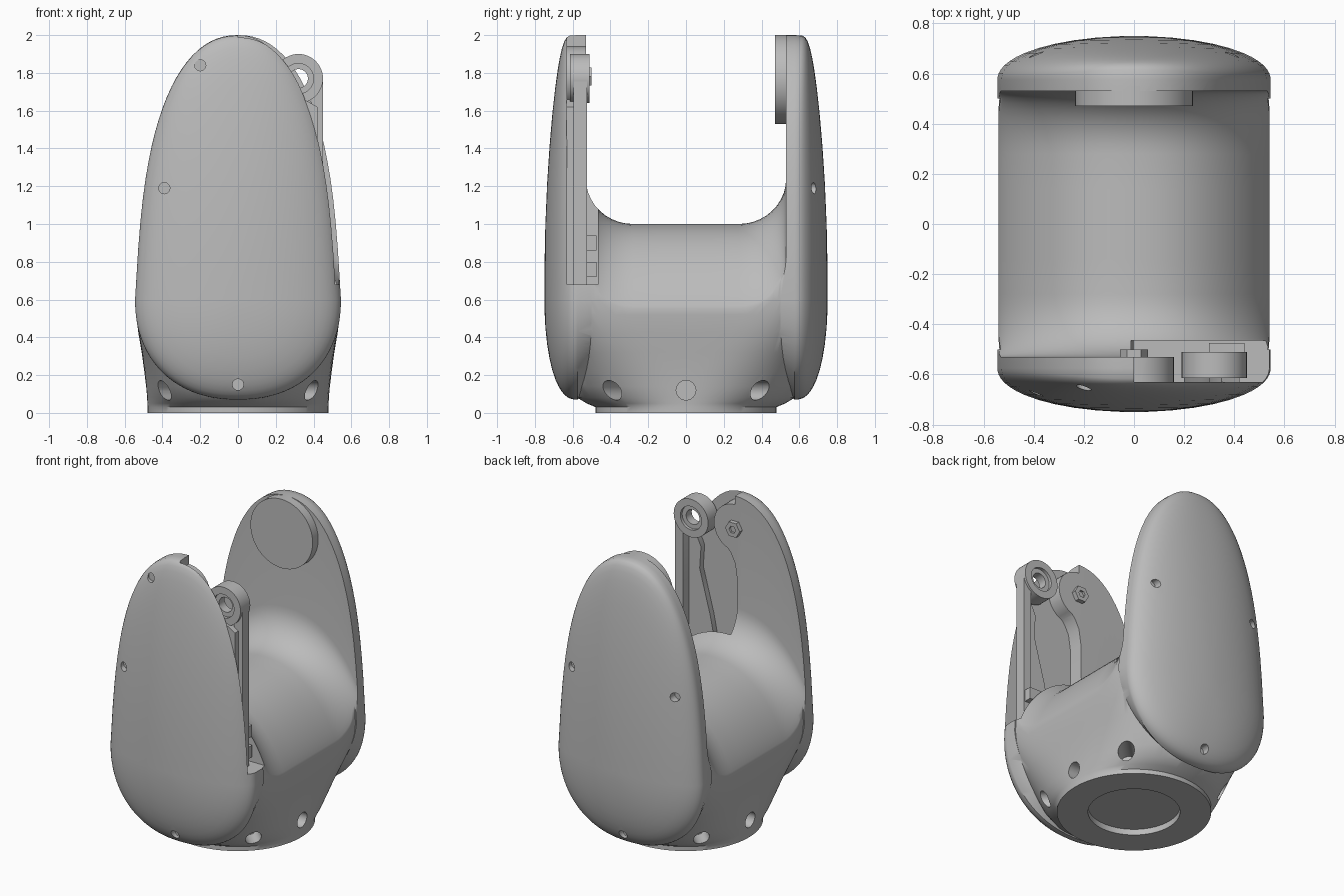
import bpy, bmesh
from math import sin, cos, pi, radians

if "Cube" in bpy.data.objects:
    bpy.data.objects.remove(bpy.data.objects["Cube"], do_unlink=True)

grey = bpy.data.materials.new("plain grey")
grey.use_nodes = True
grey.diffuse_color = (0.5, 0.5, 0.5, 1)
grey.node_tree.nodes["Principled BSDF"].inputs["Base Color"].default_value = (0.5, 0.5, 0.5, 1)


def loft(name, rings):
    """Skin a list of equal-length point loops and cap both ends."""
    bm = bmesh.new()
    loops = [[bm.verts.new(p) for p in ring] for ring in rings]
    n = len(rings[0])
    for a, b in zip(loops, loops[1:]):
        for i in range(n):
            j = (i + 1) % n
            bm.faces.new((a[i], a[j], b[j], b[i]))
    bm.faces.new(loops[0])
    bm.faces.new(loops[-1])
    bmesh.ops.recalc_face_normals(bm, faces=bm.faces)
    mesh = bpy.data.meshes.new(name)
    bm.to_mesh(mesh)
    bm.free()
    mesh.materials.append(grey)
    ob = bpy.data.objects.new(name, mesh)
    bpy.context.collection.objects.link(ob)
    return ob


def slab(name, outline, y0, y1):
    """Extrude an x-z outline along y."""
    return loft(name, [[(x, y, z) for x, z in outline] for y in (y0, y1)])


def box(name, x0, x1, y0, y1, z0, z1):
    return slab(name, [(x0, z0), (x1, z0), (x1, z1), (x0, z1)], y0, y1)


def disc(name, x, z, r, y0, y1, sides=48):
    ring = [(x + r * cos(2 * pi * i / sides), z + r * sin(2 * pi * i / sides))
            for i in range(sides)]
    return slab(name, ring, y0, y1)


def boolean(target, tool, operation):
    mod = target.modifiers.new(operation, "BOOLEAN")
    mod.operation = operation
    mod.solver = "EXACT"
    mod.object = tool
    bpy.context.view_layer.objects.active = target
    bpy.ops.object.modifier_apply(modifier=mod.name)
    bpy.data.objects.remove(tool, do_unlink=True)


def power(v, e):
    return (1 if v >= 0 else -1) * abs(v) ** e


def half_width(z):
    u = (z - 0.6) / 1.4
    return (0.545 - 0.08 * u) * (1 - u ** 3.2) ** 0.45 - 0.003


def section(z, hx, hy, n, sides=96):
    ts = [2 * pi * i / sides for i in range(sides)]
    return [(hx * power(cos(t), 2 / n), hy * power(sin(t), 2 / n), z) for t in ts]


# Lower body: round foot swelling into a rounded block
levels = [(0, .478, .478, 2), (.03, .478, .478, 2), (.05, .479, .525, 2),
          (.08, .482, .575, 2.1), (.14, .487, .61, 2.35), (.22, .496, .625, 2.8),
          (.32, .51, .63, 3.8), (.42, .527, .63, 5.5), (.52, .54, .625, 8), (.6, .542, .62, 11)]
levels += [(z, half_width(z), .615, 12) for z in (.7, .8, .9, 1, 1.1, 1.2, 1.3)]
body = loft("yoke_body", [section(*level) for level in levels])


# Egg-shaped domed arms, tucked into the body at the lower inside edge
def arm(side, sides=88):
    def ring(s, y_fixed=None):
        pts = []
        for i in range(sides):
            t = 2 * pi * i / sides
            c, v = cos(t), sin(t)
            if v > 0:
                u = power(v, 0.625)
                dz, width, k_end = 1.4 * u * s, 0.545 - 0.08 * u, 0.2
            else:
                dz, width, k_end = 0.53 * power(v, 0.91) * s, 0.545, 0.4
            crown = 0.75 - 0.05 * (max(dz - 0.1, 0) / 1.3) ** 2
            k = 0.48 * c * c + k_end * v * v
            y = y_fixed or 0.575 + (crown - 0.575) * (1 - s * s) ** k
            tuck = 1 + 0.15 * min(v, 0) if y_fixed else 1
            pts.append((width * power(c, 0.9) * s * tuck, side * y, 0.6 + dz * tuck))
        return pts
    steps = (1, .998, .99, .975, .95, .91, .86, .8, .7, .58, .44, .28, .12, .03)
    return loft("arm", [ring(1, 0.5)] + [ring(s) for s in steps])


for side in (-1, 1):
    boolean(body, arm(side), "UNION")


# Saddle gap: a crowned floor that fillets up into both arms
def gap_profile(x):
    u = min(abs(x) / 0.545, 1)
    floor = 0.53 + 0.47 * (1 - u ** 2.2) ** 0.75
    half = [0, .14, .28] + [.28 + .25 * sin(i * pi / 20) for i in range(1, 11)]
    ys = [-y for y in half[:0:-1]] + half
    pts = []
    for y in ys:
        t = min(max((abs(y) - 0.28) / 0.25, 0), 1)
        pts.append((x, y, floor + 0.24 * (1 - (1 - t * t) ** 0.5)))
    return pts + [(x, 0.53, 2.3), (x, -0.53, 2.3)]


xs = [-0.7] + [0.545 * sin(pi * i / 36) for i in range(-18, 19)] + [0.7]
boolean(body, loft("gap_cutter", [gap_profile(x) for x in xs]), "DIFFERENCE")

# Pocket in the front arm, leaving a round boss at the top
boss = [(0.16 * cos(a), 1.78 + 0.16 * sin(a))
        for a in [radians(d) for d in range(90, -71, -10)]]
pocket = [(0, .68), (.7, .68), (.7, 2.2), (0, 2.2)] + boss
pocket += [(.03, 1.6), (0, 1.54), (-.015, 1.44), (-.015, 1.2)]
boolean(body, slab("pocket_cutter", pocket, -0.63, -0.465), "DIFFERENCE")

# Screw holes in both outer panels
for side, spots in ((-1, [(-.2, 1.84), (-.39, 1.19), (0, .15)]),
                    (1, [(-.39, 1.19), (.39, 1.19), (0, .15)])):
    for x, z in spots:
        boolean(body, disc("screw_cutter", x, z, 0.03, side * 0.635, side * 0.85, 12),
                "DIFFERENCE")

# Radial holes round the foot
for deg in (0, 45, 135, 180, 225, 315):
    a = radians(deg)
    bpy.ops.mesh.primitive_cylinder_add(
        vertices=24, radius=0.052, depth=0.34, rotation=(0, pi / 2, a),
        location=(0.56 * cos(a), 0.56 * sin(a), 0.12))
    boolean(body, bpy.context.object, "DIFFERENCE")

# Round recess under the foot
bpy.ops.mesh.primitive_cylinder_add(vertices=64, radius=0.285, depth=0.1, location=(0, 0, -0.01))
boolean(body, bpy.context.object, "DIFFERENCE")

# Pivot pad on the rear arm and bolt on the front boss
disc("rear_pivot_pad", 0, 1.765, 0.235, 0.47, 0.55, 64)
bolt = disc("boss_bolt", 0, 1.78, 0.055, -0.535, -0.5, 6)
boolean(bolt, disc("socket_cutter", 0, 1.78, 0.025, -0.515, -0.45, 6), "DIFFERENCE")

# Lever inside the pocket: ringed head, straight bar, curved web and clips
head = disc("lever_head", 0.32, 1.77, 0.13, -0.615, -0.51)
boolean(head, disc("bore_cutter", 0.32, 1.77, 0.08, -0.7, -0.45), "DIFFERENCE")
hub = disc("lever_bushing", 0.32, 1.77, 0.085, -0.59, -0.53)
boolean(hub, disc("hub_cutter", 0.32, 1.77, 0.05, -0.7, -0.45), "DIFFERENCE")
bar = box("lever_bar", 0.39, 0.449, -0.595, -0.525, 0.68, 1.77)
boolean(bar, disc("bar_cutter", 0.32, 1.77, 0.08, -0.7, -0.45), "DIFFERENCE")
web = [(.2, .68), (.42, .68), (.42, 1.62), (.35, 1.66), (.3, 1.55),
       (.31, 1.4), (.27, 1.25), (.23, 1.1), (.2, .95)]
slab("lever_web", web, -0.632, -0.59)
for z in (0.72, 0.86):
    box("lever_clip", 0.3, 0.44, -0.54, -0.475, z, z + 0.08)

# Smooth shading with sharp edges kept
bpy.ops.object.select_all(action="DESELECT")
for ob in bpy.context.scene.objects:
    if ob.type == "MESH" and grey.name in ob.data.materials:
        ob.select_set(True)
        bpy.context.view_layer.objects.active = ob
bpy.ops.object.shade_smooth_by_angle(angle=radians(40))
